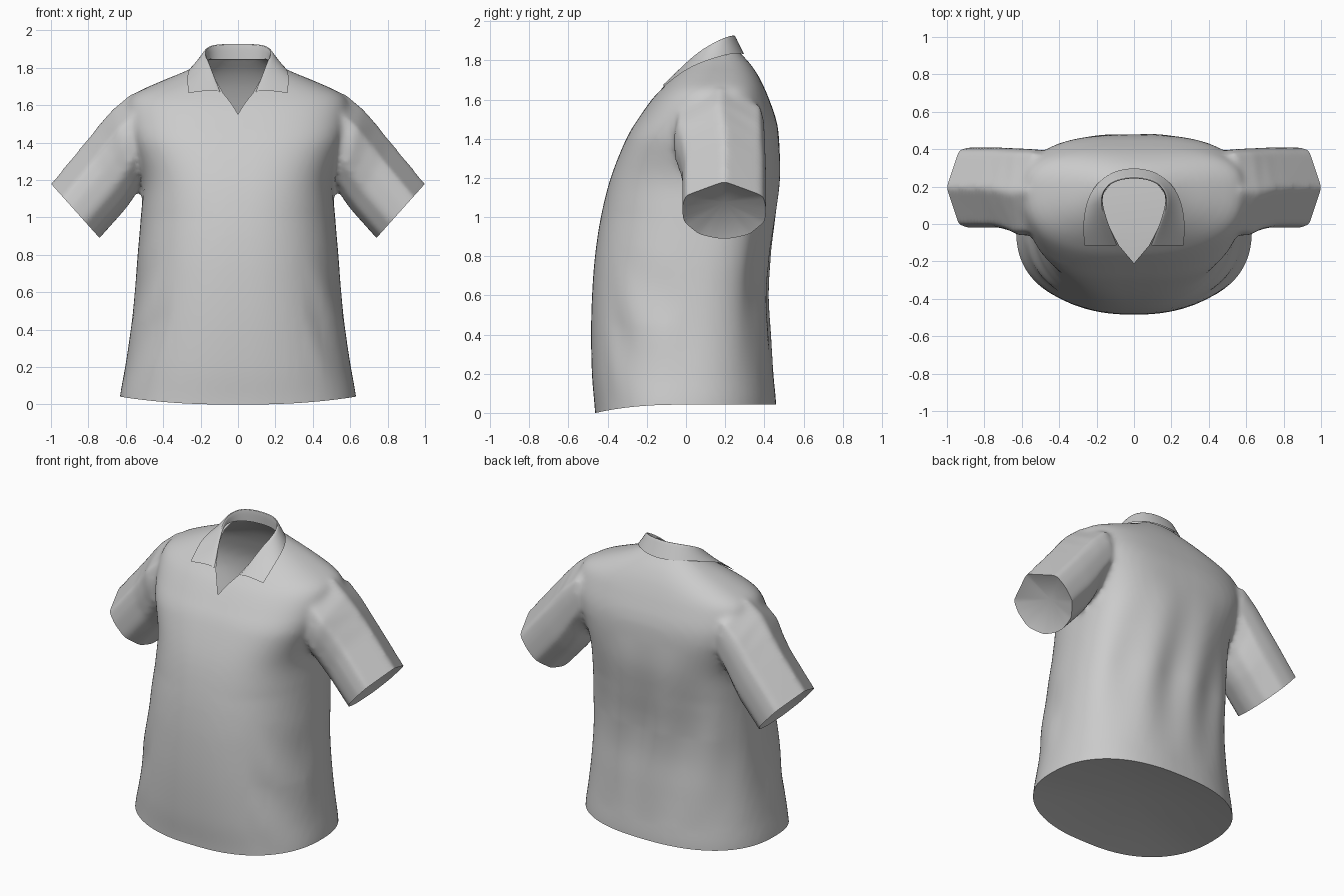
import bpy, bmesh, math
from mathutils import Vector
from mathutils.bvhtree import BVHTree

cube = bpy.data.objects.get("Cube")
if cube:
    bpy.data.objects.remove(cube, do_unlink=True)

fabric = bpy.data.materials.new("grey_fabric")
fabric.use_nodes = True
grey = (0.6, 0.6, 0.6, 1)
fabric.diffuse_color = grey
fabric.node_tree.nodes["Principled BSDF"].inputs["Base Color"].default_value = grey


def add_object(name, bm):
    mesh = bpy.data.meshes.new(name)
    bm.to_mesh(mesh)
    bm.free()
    mesh.materials.append(fabric)
    ob = bpy.data.objects.new(name, mesh)
    bpy.context.collection.objects.link(ob)
    return ob


def shade(ob, degrees):
    bpy.ops.object.select_all(action="DESELECT")
    ob.select_set(True)
    bpy.context.view_layer.objects.active = ob
    bpy.ops.object.shade_smooth_by_angle(angle=math.radians(degrees))


def power(value, exponent):
    return math.copysign(abs(value) ** exponent, value)


def oval(n, roundness):
    angles = [math.tau * i / n for i in range(n)]
    return [(power(math.cos(a), 2 / roundness), power(math.sin(a), 2 / roundness)) for a in angles]


def smooth_rows(rows, steps):
    """Resample rows of values with a Catmull-Rom spline."""
    padded = [Vector(r) for r in [rows[0], *rows, rows[-1]]]
    out = []
    for a, b, c, d in zip(padded, padded[1:], padded[2:], padded[3:]):
        for i in range(steps):
            t = i / steps
            out.append(b + (c - a) * (t / 2) + (a * 2 - b * 5 + c * 4 - d) * (t * t / 2)
                       + (b * 3 - a - c * 3 + d) * (t ** 3 / 2))
    return out + [padded[-1]]


def loft(bm, rings):
    loops = [[bm.verts.new(p) for p in ring] for ring in rings]
    for low, high in zip(loops, loops[1:]):
        for i in range(len(low)):
            j = (i + 1) % len(low)
            bm.faces.new((low[i], low[j], high[j], high[i]))
    bm.faces.new(loops[0][::-1])
    bm.faces.new(loops[-1])


# Torso sections: height, half width, front y, back y
TORSO = [
    (-.1, .64, -.46, .46), (.04, .63, -.465, .46), (.2, .603, -.48, .445),
    (.4, .573, -.485, .43), (.6, .552, -.48, .415), (.8, .537, -.465, .425),
    (1, .52, -.435, .455), (1.2, .51, -.385, .48), (1.4, .57, -.305, .475),
    (1.5, .595, -.245, .46), (1.6, .595, -.175, .425), (1.66, .555, -.12, .4),
    (1.72, .43, -.06, .37), (1.78, .285, .01, .33), (1.83, .18, .075, .285),
    (1.86, .13, .1, .26),
]
# Sleeve sections: top x, top z, underside x, underside z, middle y, half depth
SLEEVE = [
    (.4, 1.64, .34, 1.3, .18, .18), (.57, 1.665, .46, 1.27, .175, .225),
    (.67, 1.585, .53, 1.16, .17, .235), (.74, 1.505, .565, 1.095, .185, .222),
    (.82, 1.405, .61, 1.035, .195, .215),
    (1, 1.185, .74, .89, .195, .215), (1.08, 1.085, .82, .805, .195, .215),
]
# Sleeve outline with a ridge on top: along the section, across it
RIDGED = [(1, 0), (.5, .92), (.1, 1), (-.4, .97), (-.85, .6), (-1, .15)]
RIDGED += [(u, -v) for u, v in RIDGED[:0:-1]]

bm = bmesh.new()
rings = []
for z, w, front, back in smooth_rows(TORSO, 4):
    mid = min(.18, -.03 + .14 * max(z, 0))
    ring = []
    for u, v in oval(64, 2.4 + .5 * max(0, 1 - abs(z - 1.4) / .4)):
        ring.append((w * u, mid + v * ((back - mid) if v > 0 else (mid - front)), z))
    rings.append(ring)
loft(bm, rings)

for side in (1, -1):
    rings = []
    for tx, tz, ux, uz, mid, depth in SLEEVE:
        top, under = Vector((tx, mid, tz)), Vector((ux, mid, uz))
        ring = []
        for u, v in RIDGED:
            p = (top + under) / 2 + (top - under) / 2 * u + Vector((0, depth * v, 0))
            p.x *= side
            ring.append(p)
        rings.append(ring)
    loft(bm, rings)
bmesh.ops.recalc_face_normals(bm, faces=bm.faces[:])

# Fuse torso and sleeves into one soft cloth surface
rough = add_object("rough_body", bm)
remesh = rough.modifiers.new("fuse", "REMESH")
remesh.mode = "VOXEL"
remesh.voxel_size = .018
soften = rough.modifiers.new("soften", "SMOOTH")
soften.factor = .5
soften.iterations = 8
bm = bmesh.new()
bm.from_object(rough, bpy.context.evaluated_depsgraph_get())
bpy.data.objects.remove(rough, do_unlink=True)

# Soft vertical folds down the back and slanted ones at the flanks
for v in bm.verts:
    x, y, z = v.co
    if y > .15 and abs(x) < .55:
        fade = max(0, 1 - abs(z - .75) / .6)
        v.co.y += .012 * fade * min(1, (y - .15) / .15) * math.cos(20 * x + 3 * z)
    elif y < 0 and abs(x) > .35:
        fade = max(0, 1 - abs(z - .45) / .4)
        slant = math.sin(30 * (.88 * abs(x) + .48 * z))
        v.co += v.normal * .008 * fade * min(1, (abs(x) - .35) / .1, -y / .1) * slant


def region(test):
    faces = [f for f in bm.faces if test(f.calc_center_median())]
    return list({e for f in faces for e in [*f.verts, *f.edges, f]})


def trim_and_close(test, point, outward, depth):
    """Cut off what lies outward of a plane and close it with a shallow hollow."""
    cut = bmesh.ops.bisect_plane(bm, geom=region(test), dist=1e-5, plane_co=point,
                                 plane_no=outward, clear_outer=True)
    rim = [e for e in cut["geom_cut"] if isinstance(e, bmesh.types.BMEdge)]
    lid = bmesh.ops.edgeloop_fill(bm, edges=rim)["faces"]
    for v in bmesh.ops.poke(bm, faces=lid)["verts"]:
        v.co -= Vector(outward).normalized() * depth


# Sleeve ends
for side in (1, -1):
    trim_and_close(lambda c: c.x * side > .66 and c.z > .6,
                   (side, 0, 1.18), (side * .745, 0, -.667), .07)

# Hem, dipping towards the front
trim_and_close(lambda c: c.z < .3, (0, 0, .03), (0, 0, -1), .06)
for v in bm.verts:
    if v.co.z < .33:
        level = .042 * (1 - min(1, max(0, -v.co.y / .46)) ** 2.5)
        v.co.z += (level - .03) * (.33 - v.co.z) / .3

# Teardrop neck opening
half = [(0, -.21), (.08, -.115), (.14, 0), (.17, .1), (.165, .16), (.12, .22), (.06, .243), (0, .25)]
outline = [Vector(p) for p in half + [(-x, y) for x, y in half[-2:0:-1]]]
sides = list(zip(outline, outline[1:] + outline[:1]))
for a, b in sides:
    d = b - a
    bmesh.ops.bisect_plane(
        bm, geom=region(lambda c: c.z > 1.45 and abs(c.x) < .25 and -.28 < c.y < .3), dist=1e-5,
        plane_co=(a.x, a.y, 0), plane_no=(d.y, -d.x, 0))


def in_neck(c):
    return c.z > 1.45 and all((b - a).cross(c.xy - a) > 0 for a, b in sides)


bmesh.ops.delete(bm, geom=[f for f in bm.faces if in_neck(f.calc_center_median())], context="FACES")
bmesh.ops.recalc_face_normals(bm, faces=bm.faces[:])
for f in bm.faces:
    f.material_index = 0
surface = BVHTree.FromBMesh(bm)
shade(add_object("shirt_body", bm), 50)


def cloth_height(x, y):
    hit = surface.ray_cast(Vector((x, y, 3)), Vector((0, 0, -1)))[0]
    return hit.z if hit else 0


# Folded collar: inner stand, fold line and outer edge, from front to back
FOLD = [(.095, -.115, 1.675), (.135, -.02, 1.775), (.165, .07, 1.855), (.178, .14, 1.905),
        (.145, .205, 1.938), (.075, .235, 1.946), (0, .243, 1.946)]
EDGE = [(.265, -.115), (.272, -.03), (.268, .05), (.245, .15), (.185, .235), (.1, .287), (0, .302)]
bm = bmesh.new()
columns = []
for (x, y, z), (ex, ey) in zip(FOLD, EDGE):
    fold = Vector((x, y, z))
    edge = Vector((ex, ey, cloth_height(ex, ey) + .018))
    stand = Vector((x * .98, y + .005, min(z - .01, 1.845)))
    points = [stand, fold]
    for t in (.33, .67, 1):
        p = fold.lerp(edge, t)
        p.z = max(p.z, cloth_height(p.x, p.y) + .018)
        points.append(p)
    columns.append([bm.verts.new(p) for p in points])
for a, b in zip(columns, columns[1:]):
    for i in range(len(a) - 1):
        bm.faces.new((a[i], a[i + 1], b[i + 1], b[i]))
bmesh.ops.recalc_face_normals(bm, faces=bm.faces[:])
collar = add_object("collar", bm)
mirror = collar.modifiers.new("mirror", "MIRROR")
mirror.use_clip = True
round_off = collar.modifiers.new("round", "SUBSURF")
round_off.levels = round_off.render_levels = 2
round_off.boundary_smooth = "PRESERVE_CORNERS"
shade(collar, 60)
